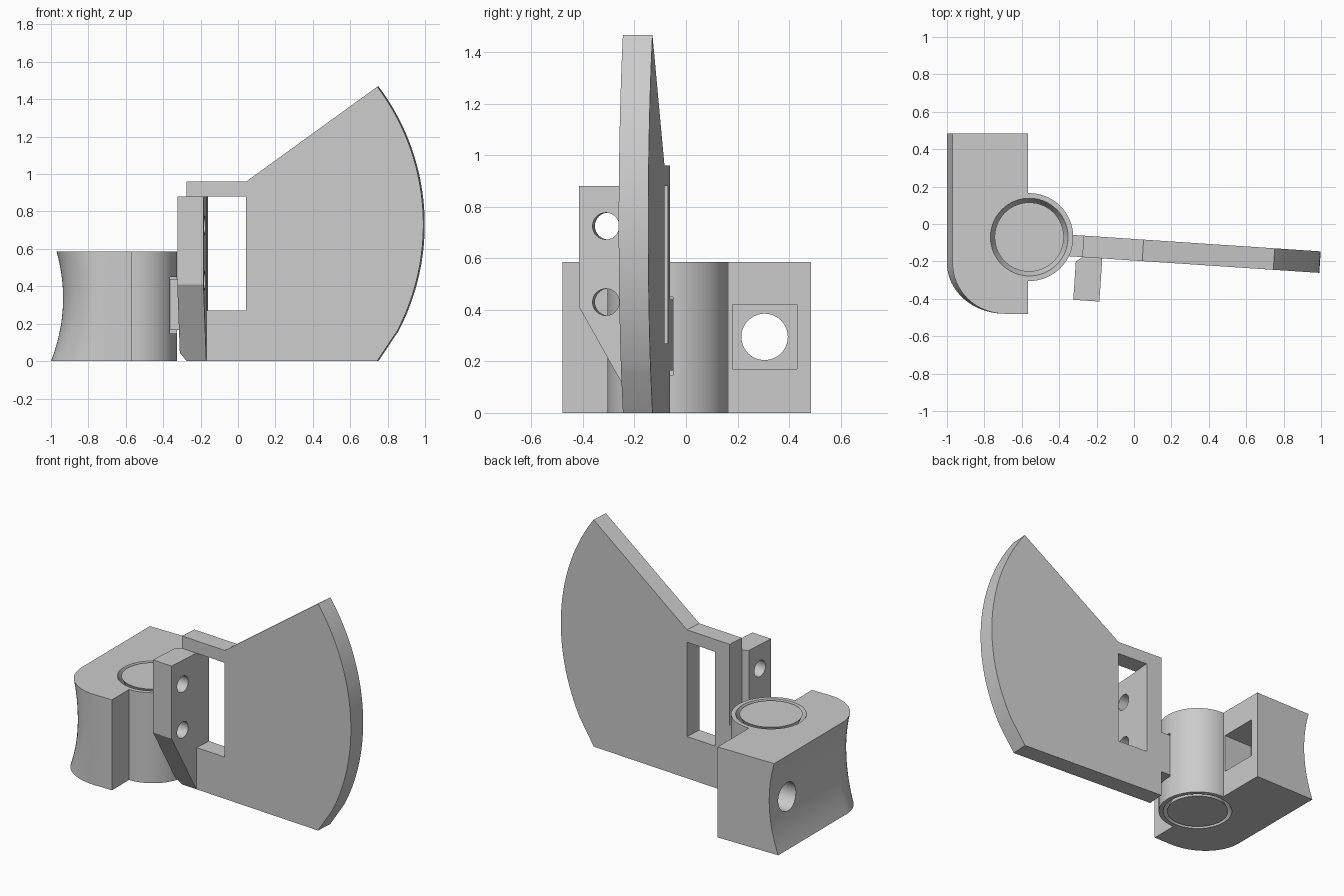
import bpy, bmesh, math
from mathutils import Matrix, Vector

if "Cube" in bpy.data.objects:
    bpy.data.objects.remove(bpy.data.objects["Cube"])

grey = bpy.data.materials.new("plain_grey")
grey.use_nodes = True
grey.diffuse_color = (0.6, 0.6, 0.6, 1)
grey.node_tree.nodes["Principled BSDF"].inputs["Base Color"].default_value = (0.6, 0.6, 0.6, 1)

PIVOT = Vector((-0.56, -0.07, 0))   # hinge axis
HEIGHT = 0.585
SWING = Matrix.Translation(PIVOT) @ Matrix.Rotation(math.radians(-3.8), 4, 'Z')


def loft(name, rings, matrix=Matrix()):
    """Closed solid through rings of equal point count."""
    bm = bmesh.new()
    rows = [[bm.verts.new(p) for p in ring] for ring in rings]
    n = len(rows[0])
    for a, b in zip(rows, rows[1:]):
        for i in range(n):
            j = (i + 1) % n
            bm.faces.new((a[i], a[j], b[j], b[i]))
    bm.faces.new(rows[0])
    bm.faces.new(rows[-1])
    bmesh.ops.recalc_face_normals(bm, faces=bm.faces)
    mesh = bpy.data.meshes.new(name)
    bm.to_mesh(mesh)
    bm.free()
    mesh.transform(matrix)
    mesh.materials.append(grey)
    obj = bpy.data.objects.new(name, mesh)
    bpy.context.collection.objects.link(obj)
    return obj


def box(name, lo, hi, matrix=Matrix()):
    (x0, y0, z0), (x1, y1, z1) = lo, hi
    return loft(name, [[(x0, y0, z), (x1, y0, z), (x1, y1, z), (x0, y1, z)]
                       for z in (z0, z1)], matrix)


def turned(name, profile, matrix, sides=64):
    """Solid of revolution from (radius, height) pairs."""
    turn = [2 * math.pi * i / sides for i in range(sides)]
    return loft(name, [[(r * math.cos(a), r * math.sin(a), z) for a in turn]
                       for r, z in profile], matrix)


def along_x(x, y, z):
    return Matrix.Translation((x, y, z)) @ Matrix.Rotation(math.pi / 2, 4, 'Y')


def boolean(obj, tool, operation='DIFFERENCE'):
    mod = obj.modifiers.new("bool", 'BOOLEAN')
    mod.operation, mod.solver, mod.object = operation, 'EXACT', tool
    bpy.context.view_layer.objects.active = obj
    bpy.ops.object.modifier_apply(modifier=mod.name)
    bpy.data.objects.remove(tool)


# Block with hollowed side and one rounded corner
def block_ring(z):
    left = -0.935 - 0.572 * (z - 0.337) ** 2
    ring = [(-0.566, -0.48, z), (-0.566, 0.485, z), (left, 0.485, z)]
    for i in range(17):
        a = math.pi / 2 * i / 16
        ring.append((-0.69 + (left + 0.69) * math.cos(a), -0.21 - 0.27 * math.sin(a), z))
    return ring


block = loft("hinge_block", [block_ring(HEIGHT * i / 20) for i in range(21)])

# Barrel joined to the block, then bored for the pin
barrel = turned("barrel", [(0.235, 0), (0.235, HEIGHT)], Matrix.Translation(PIVOT))
boolean(block, barrel, 'UNION')
bore = turned("bore", [(0.215, -0.015), (0.145, 0.13), (0.145, 0.455), (0.215, 0.6)],
              Matrix.Translation(PIVOT))
boolean(block, bore)
boolean(block, box("slot", (-0.56, -0.2, 0.147), (-0.3, -0.05, 0.45)))

# Square pocket and round hole through the block
boolean(block, box("pocket", (-0.77, 0.18, 0.17), (-0.5, 0.43, 0.42)))
boolean(block, turned("bolt_hole", [(0.09, -0.4), (0.09, 0.4)], along_x(-1, 0.305, 0.295)))

# Double-cone hinge pin
pin = turned("hinge_pin", [(0.185, 0), (0.12, 0.14), (0.12, 0.445), (0.185, HEIGHT)], SWING)

# Fan-shaped flap with hinge tab
CX, CZ, R = 0.335, 0.73, 1.225
outline = [(0.29, 0.96), (0.29, 0.44), (0.1, 0.44), (0.1, 0.165), (0.29, 0.165),
           (0.29, 0), (1.312, 0)]
start, end = math.asin((0.16 - CZ) / R), math.asin((1.467 - CZ) / R)
for i in range(41):
    a = start + (end - start) * i / 40
    outline.append((CX + R * math.cos(a), CZ + R * math.sin(a)))
outline.append((0.611, 0.96))
flap = loft("flap", [[(x, y, z) for x, z in outline] for y in (-0.088, 0.027)], SWING)
boolean(flap, box("window", (0.4, -0.2, 0.27), (0.611, 0.2, 0.88), SWING))

# Mounting post with sloped underside
plan = [(0.257, -0.319), (0.397, -0.319), (0.397, -0.085), (0.296, -0.085), (0.257, -0.113)]
post = loft("mounting_post", [[(x, y, z) for x, y in plan] for z in (0, 0.88)])
bm = bmesh.new()
bm.from_mesh(post.data)
cut = bmesh.ops.bisect_plane(bm, geom=bm.verts[:] + bm.edges[:] + bm.faces[:],
                             plane_co=(0, -0.319, 0.41), plane_no=(0, -0.41, -0.231),
                             clear_outer=True)
bmesh.ops.holes_fill(bm, edges=[e for e in bm.edges if e.is_boundary])
bmesh.ops.recalc_face_normals(bm, faces=bm.faces)
bm.to_mesh(post.data)
bm.free()
post.data.transform(SWING)
for z in (0.725, 0.43):
    boolean(post, turned("screw_hole", [(0.052, -0.2), (0.052, 0.2)],
                         SWING @ along_x(0.33, -0.215, z), 32))

# Smooth the curved faces, keep edges sharp
for obj in (block, pin, flap, post):
    bpy.ops.object.select_all(action='DESELECT')
    obj.select_set(True)
    bpy.context.view_layer.objects.active = obj
    bpy.ops.object.shade_smooth_by_angle(angle=math.radians(25))
